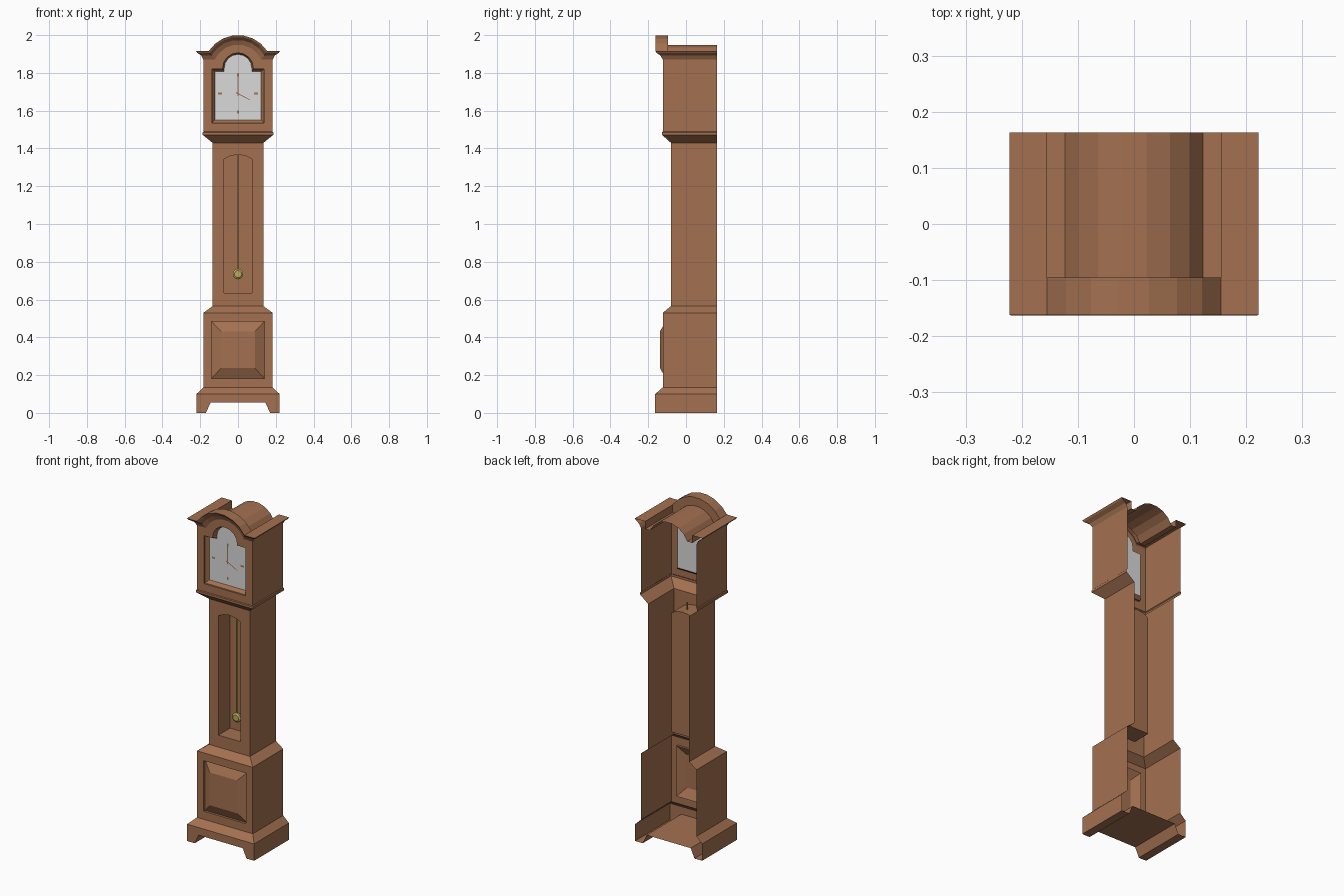
import bpy, bmesh, math

if "Cube" in bpy.data.objects:
    bpy.data.objects.remove(bpy.data.objects["Cube"])

BACK = 0.163


def material(name, rgb):
    m = bpy.data.materials.new(name)
    m.diffuse_color = (*rgb, 1)
    m.use_nodes = True
    m.node_tree.nodes["Principled BSDF"].inputs["Base Color"].default_value = m.diffuse_color
    return m


WOOD = material("brown wood", (0.37, 0.165, 0.082))
DIAL = material("pale dial", (0.70, 0.70, 0.70))
BRASS = material("brass", (0.50, 0.42, 0.10))


def finish(name, bm, mat, recalc=True):
    bmesh.ops.remove_doubles(bm, verts=bm.verts, dist=1e-5)
    if recalc:
        bmesh.ops.recalc_face_normals(bm, faces=bm.faces)
    me = bpy.data.meshes.new(name)
    bm.to_mesh(me)
    bm.free()
    me.materials.append(mat)
    ob = bpy.data.objects.new(name, me)
    bpy.context.collection.objects.link(ob)
    return ob


def loft(name, ring_sets, mat=WOOD, closed=False, cap=False):
    """Skin each set of equally long point rings with quads."""
    bm = bmesh.new()
    for rings in ring_sets:
        vs = [[bm.verts.new(p) for p in r] for r in rings]
        n = len(vs[0])
        for a, b in zip(vs, vs[1:]):
            for i in range(n if closed else n - 1):
                j = (i + 1) % n
                bm.faces.new((a[i], a[j], b[j], b[i]))
        if cap:
            bm.faces.new(vs[0])
            bm.faces.new(vs[-1])
    return finish(name, bm, mat)


def plate(name, loops, y, mat=WOOD):
    """Flat front-facing sheet in xz; the second loop is a hole."""
    bm = bmesh.new()
    for pts in loops:
        v = [bm.verts.new((x, y, z)) for x, z in pts]
        for i in range(len(v)):
            bm.edges.new((v[i - 1], v[i]))
    bmesh.ops.triangle_fill(bm, use_beauty=True, edges=bm.edges[:], normal=(0, -1, 0))
    bm.normal_update()
    bmesh.ops.reverse_faces(bm, faces=[f for f in bm.faces if f.normal.y > 0])
    return finish(name, bm, mat, recalc=False)


def at_y(pts, y):
    return [(x, y, z) for x, z in pts]


def rect(w, z0, z1):
    return [(-w, z0), (w, z0), (w, z1), (-w, z1)]


def case(name, levels, front=True):
    """Three-sided case section, open at the back. levels: (z, half width, front y)"""
    if front:
        loft(name, [[[(-w, BACK, z), (-w, y, z), (w, y, z), (w, BACK, z)]
                     for z, w, y in levels]])
    else:
        loft(name, [[[(s * w, BACK, z), (s * w, y, z)] for z, w, y in levels]
                    for s in (-1, 1)])


WIDE, MID, SLIM = (0.22, -0.163), (0.183, -0.123), (0.135, -0.08)

# Plinth with bracket feet
notch = [(-0.22, 0), (-0.17, 0), (-0.145, 0.055), (0.145, 0.055), (0.17, 0), (0.22, 0)]
plate("plinth_front", [notch + [(0.22, 0.1), (-0.22, 0.1)]], WIDE[1])
loft("plinth_underside", [[at_y(notch, WIDE[1]), at_y(notch, BACK)]])
case("plinth_sides", [(0, *WIDE), (0.1, *WIDE)], front=False)
case("plinth_slope", [(0.1, *WIDE), (0.135, *MID)])

# Lower case with raised panel
case("lower_case_sides", [(0.135, *MID), (0.53, *MID)], front=False)
hole = rect(0.139, 0.183, 0.483)
plate("lower_case_front", [rect(0.183, 0.135, 0.53), hole], MID[1])
bump = rect(0.09, 0.237, 0.432)
loft("raised_panel", [[at_y(hole, MID[1]), at_y(hole, -0.109), at_y(bump, -0.137)]], closed=True)
plate("raised_panel_field", [bump], -0.137)
case("lower_case_slope", [(0.53, *MID), (0.565, *SLIM)])

# Trunk with the pendulum window box
case("trunk_sides", [(0.565, *SLIM), (1.43, *SLIM)], front=False)
window = [(-0.073, 0.636), (0.073, 0.636), (0.073, 1.345), (0.04, 1.361),
          (0, 1.367), (-0.04, 1.361), (-0.073, 1.345)]
plate("trunk_front", [rect(0.135, 0.565, 1.43), window], SLIM[1])
loft("window_box", [[at_y(window, SLIM[1]), at_y(window, 0.03)]], closed=True)
plate("window_box_back", [window], 0.03)

# Pendulum rod and bob


def octagon(r, y, z, n=12):
    return [(r * math.cos(2 * math.pi * i / n), y, z + r * math.sin(2 * math.pi * i / n))
            for i in range(n)]


rod = [(-0.003, -0.013), (0.003, -0.013), (0.003, -0.007), (-0.003, -0.007)]
loft("pendulum_rod", [[[(x, y, z) for x, y in rod] for z in (0.745, 1.41)]],
     BRASS, closed=True, cap=True)
loft("pendulum_bob", [[octagon(r, y, 0.735) for r, y in
                       ((0.019, -0.022), (0.028, -0.015), (0.028, -0.005), (0.019, 0.002))]],
     BRASS, closed=True, cap=True)

# Hood: flare, lip, sides
case("hood_flare", [(1.43, *SLIM), (1.472, 0.187, -0.127), (1.485, 0.187, -0.127), (1.489, *MID)])
case("hood_sides", [(1.489, *MID), (1.87, *MID)], front=False)

# Arch shared by the hood front, the moulding and the roof
ARC_Z, STEPS = 1.8155, 7


def arch(h):
    r = 0.1345 + h * 50 / 45
    a0 = math.acos((1.87 + h - ARC_Z) / r)
    angles = [-a0 + 2 * a0 * i / STEPS for i in range(STEPS + 1)]
    return [(r * math.sin(a), ARC_Z + r * math.cos(a)) for a in angles]


# Dial opening with stepped arched top


def dial_outline(w, z0, shoulder, r):
    top = [(r * math.cos(math.pi * i / 8), 1.825 + r * math.sin(math.pi * i / 8)) for i in range(9)]
    return [(-w, z0), (w, z0), (w, shoulder), (r, shoulder)] + top + [(-r, shoulder), (-w, shoulder)]


opening = dial_outline(0.137, 1.535, 1.82, 0.081)
inner = dial_outline(0.123, 1.551, 1.808, 0.073)
plate("hood_front", [[(-0.183, 1.489), (-0.183, 1.87)] + arch(0) + [(0.183, 1.87), (0.183, 1.489)],
                     opening], MID[1])
loft("dial_frame", [[at_y(opening, MID[1]), at_y(opening, -0.112), at_y(inner, -0.094)]], closed=True)
plate("dial", [inner], -0.094, DIAL)

# Dial hands and hour marks
for i, (x, z) in enumerate(((-0.095, 1.69), (0.095, 1.69), (0, 1.592), (0, 1.79))):
    w, h = (0.010, 0.005) if x else (0.005, 0.008)
    plate(f"hour_mark_{i + 1}", [[(x - w, z - h), (x + w, z - h), (x + w, z + h), (x - w, z + h)]],
          -0.096)


def hand(name, x, z, y):
    l = math.hypot(x, z)
    dx, dz = x / l, z / l
    pts = [(-0.012, -0.003), (l, -0.002), (l, 0.002), (-0.012, 0.003)]
    plate(name, [[(a * dx - b * dz, 1.69 + a * dz + b * dx) for a, b in pts]], y)


hand("minute_hand", 0, 0.11, -0.099)
hand("hour_hand", 0.063, -0.033, -0.098)

# Cornice moulding swept round the sides and over the arch: (offset, height)


def cornice_ring(o, h):
    w, y, z = 0.183 + o, -0.123 - o, 1.87 + h
    return [(-w, BACK, z), (-w, y, z)] + at_y(arch(h), y) + [(w, y, z), (w, BACK, z)]


loft("cornice", [[cornice_ring(o, h) for o, h in
                  ((0, 0), (0.012, 0.022), (0.033, 0.036), (0.039, 0.045),
                   (-0.028, 0.045), (-0.028, 0))]])

# Barrel roof behind the arch
roof = [(-0.155, 1.87)] + arch(0) + [(0.155, 1.87)]
loft("barrel_roof", [[at_y(roof, -0.095), at_y(roof, BACK)]])
